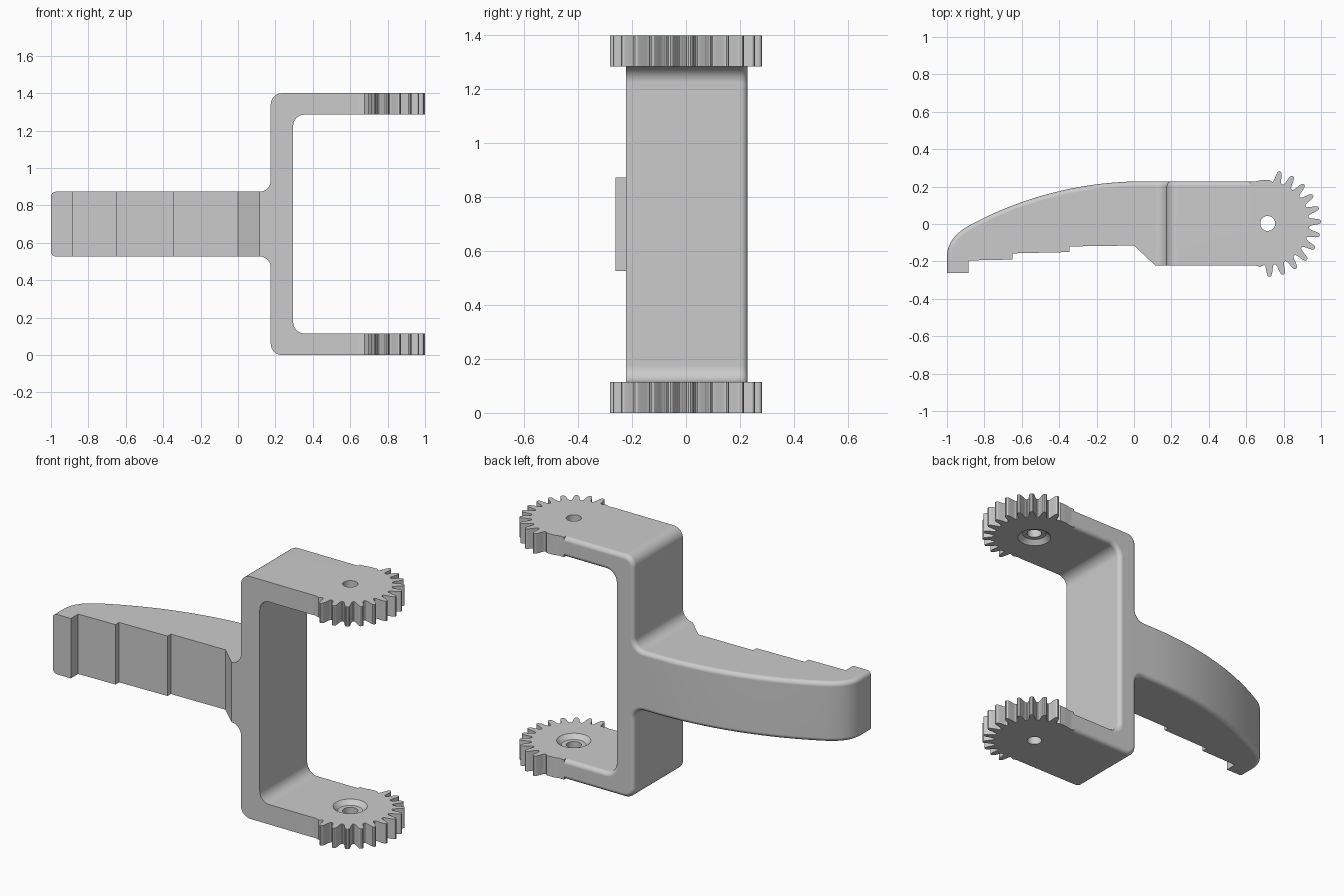
import bpy, bmesh, math

if "Cube" in bpy.data.objects:
    bpy.data.objects.remove(bpy.data.objects["Cube"])

grey = bpy.data.materials.new("plain grey")
grey.diffuse_color = (0.6, 0.6, 0.6, 1)
grey.use_nodes = True
grey.node_tree.nodes["Principled BSDF"].inputs["Base Color"].default_value = grey.diffuse_color

BACK, FRONT, JOIN, ARM_END, HEIGHT = 0.228, -0.223, 0.115, 0.62, 1.4


def arc(cx, cy, r, a0, a1, n=8):
    angles = [math.radians(a0 + (a1 - a0) * i / n) for i in range(n + 1)]
    return [(cx + r * math.cos(a), cy + r * math.sin(a)) for a in angles]


def prism(name, outline, lo, hi, place, round_edge=None, width=0.025, open_x=()):
    """Extrude an outline, round chosen edges, and open the hidden joint faces."""
    bm = bmesh.new()
    a = [bm.verts.new(place(u, v, lo)) for u, v in outline]
    b = [bm.verts.new(place(u, v, hi)) for u, v in outline]
    bm.faces.new(a)
    bm.faces.new(b)
    n = len(outline)
    for i in range(n):
        j = (i + 1) % n
        bm.faces.new((a[i], a[j], b[j], b[i]))
    bmesh.ops.recalc_face_normals(bm, faces=bm.faces)
    if round_edge:
        chosen = [e for e in bm.edges if round_edge(*[v.co for v in e.verts])]
        bmesh.ops.bevel(bm, geom=chosen, offset=width, offset_type='OFFSET',
                        segments=4, profile=0.5, affect='EDGES', clamp_overlap=True)
    hidden = [f for f in bm.faces
              if any(all(abs(v.co.x - x) < 1e-4 for v in f.verts) for x in open_x)]
    bmesh.ops.delete(bm, geom=hidden, context='FACES')
    mesh = bpy.data.meshes.new(name)
    bm.to_mesh(mesh)
    bm.free()
    ob = bpy.data.objects.new(name, mesh)
    bpy.context.collection.objects.link(ob)
    mesh.materials.append(grey)
    return ob


def smooth(ob):
    bpy.ops.object.select_all(action='DESELECT')
    ob.select_set(True)
    bpy.context.view_layer.objects.active = ob
    bpy.ops.object.shade_smooth_by_angle(angle=math.radians(30))
    ob.modifiers.new("even shading", 'WEIGHTED_NORMAL').keep_sharp = True


def same_x(p, q, x):
    return abs(p.x - x) < 1e-4 and abs(q.x - x) < 1e-4


# Forked bracket: half the side profile, mirrored about mid height
half = arc(JOIN, 0.467, 0.06, 90, 0)
half += arc(0.235, 0.06, 0.06, 180, 270)
half += [(ARM_END, 0), (ARM_END, 0.115)]
half += arc(0.355, 0.175, 0.06, 270, 180)
bracket_outline = half + [(x, HEIGHT - z) for x, z in reversed(half)]


def bracket_back(p, q):
    return (min(p.y, q.y) > BACK - 1e-4
            and not same_x(p, q, JOIN) and not same_x(p, q, ARM_END))


smooth(prism("bracket", bracket_outline, FRONT, BACK, lambda u, v, w: (u, w, v),
             bracket_back, open_x=(JOIN, ARM_END)))

# Handle: stepped grip in front, long curved back and rounded nose
handle_outline = [(-1, -0.262), (-0.885, -0.262), (-0.885, -0.195), (-0.65, -0.19),
                  (-0.65, -0.157), (-0.345, -0.15), (-0.345, -0.12), (0, -0.115),
                  (JOIN, FRONT), (JOIN, BACK)]
R = 1.955
for i in range(25):
    x = 0.05 - 0.92 * i / 24
    handle_outline.append((x, BACK - R + math.sqrt(R * R - (x - 0.05) ** 2)))
p0, p1, p2 = handle_outline[-1], (-1, -0.069), (-1, -0.175)
for i in range(1, 11):
    t = i / 10
    handle_outline.append(tuple((1 - t) ** 2 * p0[k] + 2 * t * (1 - t) * p1[k]
                                + t * t * p2[k] for k in (0, 1)))


def handle_back(p, q):
    m = (p + q) / 2
    return (abs(p.z - q.z) < 1e-4 and not same_x(p, q, JOIN)
            and (m.y > -0.08 or (m.x < -0.95 and m.y > -0.25)))


smooth(prism("handle", handle_outline, 0.527, 0.873, lambda u, v, w: (u, v, w),
             handle_back, open_x=(JOIN,)))

# Gear ends: half-toothed plates that finish the two arms
CX, CY = 0.715, 0.003
TOOTH = [(0.222, -6.6), (0.228, -5.3), (0.242, -4.2), (0.265, -3.2), (0.28, -2.1), (0.285, -0.8)]
TOOTH += [(r, -a) for r, a in reversed(TOOTH)]
gear_outline = [(ARM_END, BACK), (ARM_END, FRONT), (0.65, -0.221), (0.675, -0.23)]
for k in range(12):
    centre = -88 + 15 * k
    for r, a in TOOTH:
        t = math.radians(centre + a)
        gear_outline.append((CX + r * math.cos(t), CY + r * math.sin(t)))
gear_outline += [(0.725, 0.236), (0.68, 0.235), (0.65, 0.227)]


def cutter(name, r1, r2, z, depth):
    bpy.ops.mesh.primitive_cone_add(vertices=40, radius1=r1, radius2=r2, depth=depth,
                                    location=(CX, CY, z))
    ob = bpy.context.object
    ob.name = name
    return ob


def gear(name, lo, hi, face, inward):
    ob = prism(name, gear_outline, lo, hi, lambda u, v, w: (u, v, w))
    # pin hole, and a shallow sloped recess on the inner face
    radii = (0.065, 0.115) if inward > 0 else (0.115, 0.065)
    tools = [cutter("pin_hole_cutter", 0.04, 0.04, (lo + hi) / 2, 0.4),
             cutter("recess_cutter", *radii, face, 0.05)]
    for tool in tools:
        mod = ob.modifiers.new("cut", 'BOOLEAN')
        mod.operation, mod.solver, mod.object = 'DIFFERENCE', 'EXACT', tool
        bpy.context.view_layer.objects.active = ob
        bpy.ops.object.modifier_apply(modifier=mod.name)
        bpy.data.objects.remove(tool)
    ob.data.materials.clear()
    ob.data.materials.append(grey)
    smooth(ob)


gear("lower_gear", 0, 0.115, 0.115, 1)
gear("upper_gear", HEIGHT - 0.115, HEIGHT, HEIGHT - 0.115, -1)
